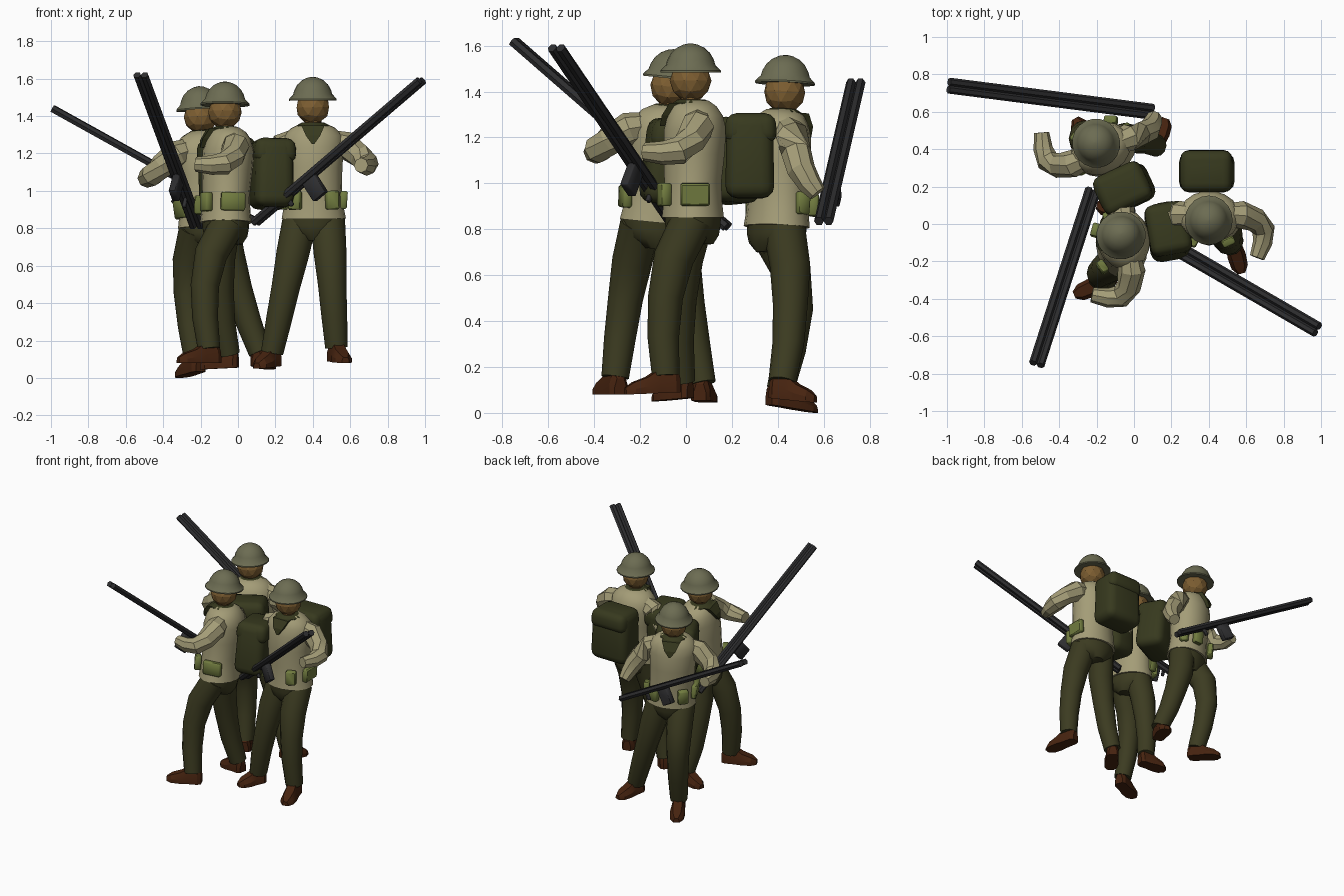
import bpy, bmesh, math
from mathutils import Vector as V, Matrix

if "Cube" in bpy.data.objects:
    bpy.data.objects.remove(bpy.data.objects["Cube"])


def mat(name, r, g, b):
    m = bpy.data.materials.new(name)
    m.diffuse_color = (r, g, b, 1)
    m.use_nodes = True
    m.node_tree.nodes["Principled BSDF"].inputs["Base Color"].default_value = m.diffuse_color
    return m


TAN = mat("tan cloth", .37, .335, .185)
TROUSER = mat("dark olive cloth", .045, .044, .015)
PACK = mat("pack olive", .038, .041, .013)
HELMET = mat("helmet olive grey", .15, .15, .085)
SKIN = mat("brown skin", .205, .112, .031)
SHOE = mat("red brown leather", .062, .017, .005)
METAL = mat("gun grey", .027, .027, .029)
POUCH = mat("bright olive", .165, .20, .05)


def finish(name, bm, material, M=None, smooth=40):
    bmesh.ops.recalc_face_normals(bm, faces=bm.faces)
    me = bpy.data.meshes.new(name)
    if M is not None:
        bm.transform(M)
    bm.to_mesh(me)
    bm.free()
    me.materials.append(material)
    if smooth:
        me.shade_smooth()
        me.set_sharp_from_angle(angle=math.radians(smooth))
    ob = bpy.data.objects.new(name, me)
    bpy.context.collection.objects.link(ob)
    return ob


def loft(name, rings, material, M=None, smooth=40):
    bm = bmesh.new()
    vs = [[bm.verts.new(p) for p in r] for r in rings]
    n = len(vs[0])
    for a, b in zip(vs, vs[1:]):
        for j in range(n):
            bm.faces.new((a[j], a[(j + 1) % n], b[(j + 1) % n], b[j]))
    bm.faces.new(vs[0][::-1])
    bm.faces.new(vs[-1])
    return finish(name, bm, material, M, smooth)


def ellipses(rows, n):
    # rows of (z, half width, half depth, y centre)
    return [[V((w * math.cos(t), y + d * math.sin(t), z))
             for t in (2 * math.pi * k / n for k in range(n))] for z, w, d, y in rows]


def tube(name, pts, radii, material, n=10, smooth=40):
    pts = [V(p) for p in pts]
    rings = []
    for i, p in enumerate(pts):
        t = (pts[min(i + 1, len(pts) - 1)] - pts[max(i - 1, 0)]).normalized()
        ref = V((0, 1, 0)) if abs(t.z) > .75 else V((0, 0, 1))
        u = ref.cross(t).normalized()
        w = t.cross(u)
        rings.append([p + radii[i] * (u * math.cos(a) + w * math.sin(a))
                      for a in (2 * math.pi * k / n for k in range(n))])
    return loft(name, rings, material, None, smooth)


def box(name, c, size, material, M, bevel=.01, rot=None, seg=1, taper=1):
    bm = bmesh.new()
    bmesh.ops.create_cube(bm, size=1)
    for v in bm.verts:
        k = taper if v.co.z > 0 else 1
        v.co = V((v.co.x * size[0] * k, v.co.y * size[1] * k, v.co.z * size[2]))
    if bevel:
        bmesh.ops.bevel(bm, geom=bm.edges[:], offset=bevel, segments=seg,
                        affect='EDGES', profile=.5)
    T = Matrix.Translation(c) @ (rot or Matrix.Identity(4))
    return finish(name, bm, material, M @ T, 45)


def frame(origin, x, z):
    z = z.normalized()
    x = (x - z * x.dot(z)).normalized()
    y = z.cross(x)
    M = Matrix((x, y, z)).transposed().to_4x4()
    M.translation = origin
    return M


def shoe(name, heel, toe):
    heel, toe = V(heel), V(toe)
    d = (toe - heel).normalized()
    side = V((-d.y, d.x, 0)).normalized()
    L = (toe - heel).length
    rings = []
    # (fraction of length, half width, height)
    for t, w, h in ((0, .028, .07), (.1, .042, .105), (.38, .043, .105), (.6, .05, .072),
                    (.85, .045, .052), (1, .02, .03)):
        c = heel + d * L * t
        rings.append([c + side * s * w + V((0, 0, h * k)) for s, k in
                      ((-1, 0), (1, 0), (1, .45), (.6, 1), (-.6, 1), (-1, .45))])
    loft(name, rings, SHOE, None, 25)


def gun(tag, butt, tip):
    butt, tip = V(butt), V(tip)
    d = (tip - butt).normalized()
    side = d.cross(V((0, 0, 1))).normalized()
    # twin long tubes
    for s in (-1, 1):
        o = side * s * .021
        tube(tag + "_gun_tube", (butt + o, tip + o), (.0215, .0215), METAL, 6, 30)
    M = frame(butt, d, side.cross(d))
    box(tag + "_gun_magazine", V((.41, 0, -.07)), (.09, .04, .12), METAL, M, .004)
    box(tag + "_gun_grip", V((.24, 0, -.035)), (.025, .02, .06), METAL, M, .004)


def soldier(tag, waist, head, yaw, bend, feet, gun_ends):
    waist, head = V(waist), V(head)
    a = math.radians(yaw)
    M = frame(waist, V((math.cos(a), math.sin(a), 0)), head - waist)
    fwd = V((math.sin(a), -math.cos(a), 0))
    hz = (head - waist).length

    # jacket and trouser seat
    loft(tag + "_jacket", ellipses(((-.015, .172, .137, .01), (.05, .16, .13, .01),
         (.14, .152, .126, .01), (.26, .155, .135, .015), (.37, .165, .137, .02),
         (.43, .158, .122, .02), (.47, .12, .1, .015), (.495, .07, .07, .01)), 18), TAN, M)
    loft(tag + "_seat", ellipses(((-.13, .06, .09, .01), (-.09, .13, .115, .01),
         (-.05, .155, .122, .01), (.0, .158, .125, .01)), 18), TROUSER, M)

    # legs and shoes, wearer's left then right
    for s, side, (heel, toe) in ((1, "left", feet[0]), (-1, "right", feet[1])):
        k = bend if s > 0 else .035
        hip = M @ V((s * .075, .01, -.02))
        heel_v, toe_v = V(heel), V(toe)
        ankle = heel_v.lerp(toe_v, .25) + V((0, 0, .075))
        knee = hip.lerp(ankle, .5) + fwd * k
        p1 = hip.lerp(knee, .5) + fwd * k * .4
        p3 = knee.lerp(ankle, .5) + fwd * .01
        tube(tag + "_" + side + "_leg", (hip, p1, knee, p3, ankle),
             (.092, .088, .076, .069, .06), TROUSER, 12, 50)
        shoe(tag + "_" + side + "_shoe", heel, toe)

    # bent sleeves with flat facets
    for side, pts in (("left", ((.1, .03, .4), (.17, .03, .38), (.25, .0, .32),
                                (.29, -.05, .275), (.285, -.12, .265), (.255, -.2, .27))),
                      ("right", ((-.09, .03, .41), (-.16, .03, .375), (-.22, .035, .3),
                                 (-.27, .03, .22), (-.3, .0, .16), (-.32, -.03, .12)))):
        tube(tag + "_" + side + "_sleeve", [M @ V(p) for p in pts],
             (.06, .074, .066, .062, .052, .04), TAN, 8, 20)

    # scarf collar with front point
    loft(tag + "_collar", ellipses(((.468, .1, .09, .01), (.485, .09, .083, .005),
         (.5, .06, .06, .005)), 12), PACK, M, 20)
    rings = [[V((-w, y - .012, z)), V((w, y - .012, z)), V((w, y + .04, z)), V((-w, y + .04, z))]
             for w, y, z in ((.006, -.122, .385), (.038, -.114, .43), (.062, -.08, .485))]
    loft(tag + "_scarf_point", rings, PACK, M, 0)

    # neck, faceted head, brimmed helmet
    loft(tag + "_neck", ellipses(((.46, .045, .045, 0), (hz - .05, .045, .045, 0)), 10), SKIN, M)
    bm = bmesh.new()
    bmesh.ops.create_icosphere(bm, subdivisions=2, radius=.091)
    finish(tag + "_head", bm, SKIN, M @ Matrix.Translation((0, 0, hz - .003)), 0)
    prof = ((.036, .1), (.033, .132), (.041, .132), (.066, .108), (.09, .101), (.118, .085),
            (.141, .06), (.155, .03), (.16, .005))
    loft(tag + "_helmet", ellipses([(hz + z, r * .97, r, 0) for z, r in prof], 20), HELMET, M, 35)

    # backpack with flap
    box(tag + "_backpack", V((-.015, .258, .255)), (.3, .215, .37), PACK, M, .055, None, 3, .93)
    box(tag + "_pack_flap", V((-.015, .262, .375)), (.285, .23, .13), PACK, M, .045, None, 3, .94)

    # belt pouches: the wearer's left one is wide, the right one narrow
    for s, y, w in ((1, .02, .13), (-1, -.035, .06)):
        box(tag + "_side_pouch", V((s * .16, y, .085)), (.04, w, .097), POUCH, M, .008,
            Matrix.Rotation(s * .08, 4, 'Y'))
        box(tag + "_front_pouch", V((s * .1, -.115, .085)), (.07, .045, .1), POUCH, M, .008,
            Matrix.Rotation(s * .45, 4, 'Z'))
    gun(tag, *gun_ends)


soldier("right_soldier", (.405, .02, .865), (.4, .02, 1.45), 0, .06,
        (((.51, -.03, .09), (.575, -.265, .08)), ((.21, .02, .065), (.1, -.14, .05))),
        ((.09, -.05, .83), (.98, -.565, 1.59)))
soldier("front_soldier", (-.075, -.12, .845), (-.07, -.065, 1.425), -80, .075,
        (((-.1, -.285, .08), (-.32, -.38, .08)), ((.0, .06, .055), (-.2, .1, .045))),
        ((-.22, .18, .81), (-.52, -.75, 1.62)))
soldier("back_soldier", (-.16, .405, .825), (-.2, .43, 1.4), -155, .1,
        (((-.2, .36, .035), (-.315, .565, .0)), ((.1, .37, .065), (.17, .565, .045))),
        ((.1, .6, .835), (-.99, .74, 1.44)))
